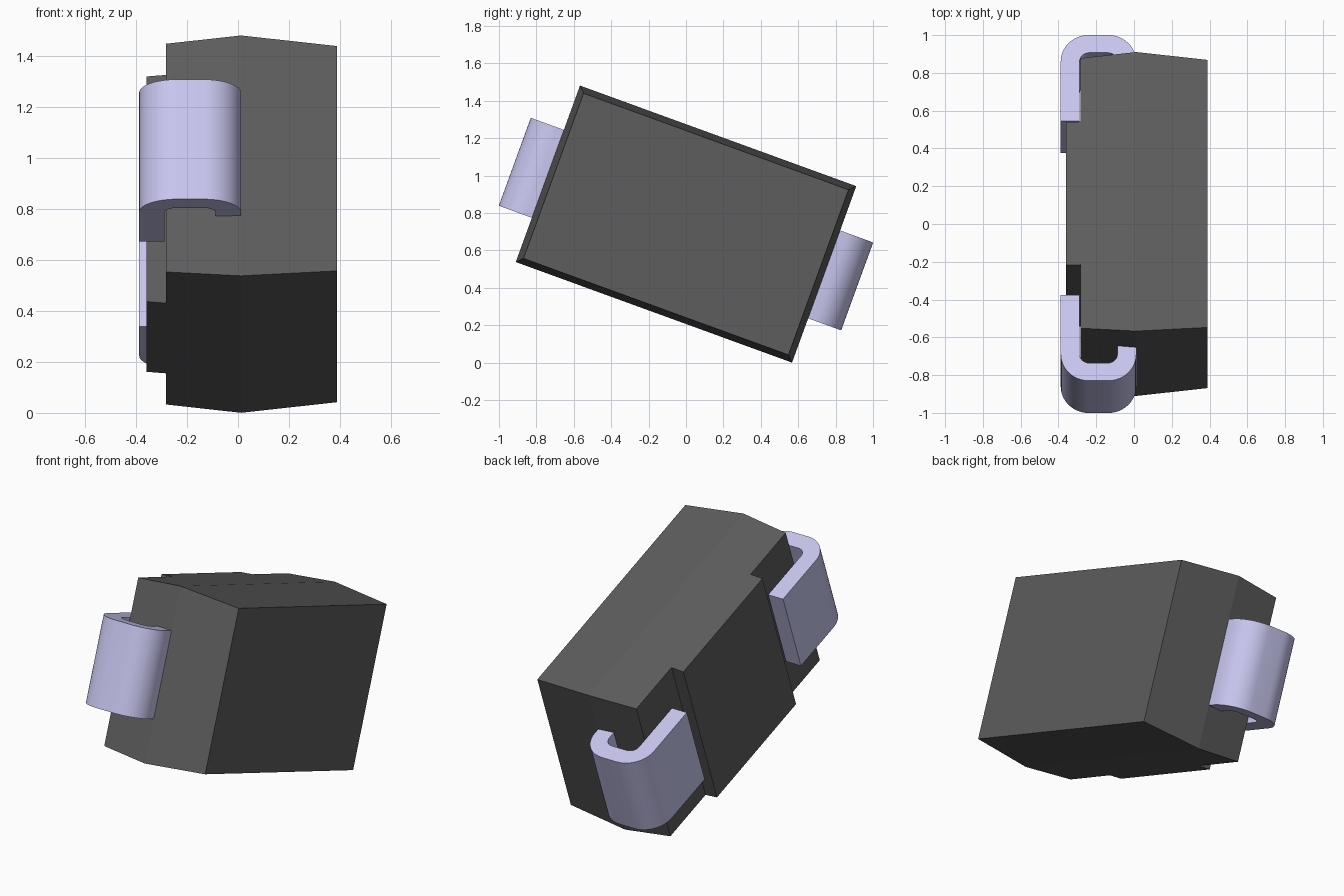
import bpy, bmesh
from math import radians, sin, cos, pi
from mathutils import Matrix

if "Cube" in bpy.data.objects:
    bpy.data.objects.remove(bpy.data.objects["Cube"])

# Whole part is tipped 20 degrees about x; local y = length, local z = width
PLACE = Matrix.Translation((0, 0, 0.741)) @ Matrix.Rotation(radians(-20), 4, 'X')
MID = 0.012                    # x of the mould parting line
HALF_L, HALF_W = 0.786, 0.502  # half sizes at the parting line
DRAFT = 0.086                  # side taper per unit of x


def material(name, colour):
    m = bpy.data.materials.new(name)
    m.diffuse_color = (*colour, 1)
    m.use_nodes = True
    m.node_tree.nodes["Principled BSDF"].inputs["Base Color"].default_value = m.diffuse_color
    return m


def finish(name, bm, mat):
    bmesh.ops.recalc_face_normals(bm, faces=bm.faces)
    me = bpy.data.meshes.new(name)
    bm.to_mesh(me)
    bm.free()
    ob = bpy.data.objects.new(name, me)
    ob.matrix_world = PLACE
    me.materials.append(mat)
    bpy.context.collection.objects.link(ob)
    return ob


def loft(name, sections, mat):
    """Skin a stack of (x, half length, half width) rectangles."""
    bm = bmesh.new()
    rings = [[bm.verts.new((x, a * l, b * w))
              for a, b in ((-1, -1), (1, -1), (1, 1), (-1, 1))]
             for x, l, w in sections]
    for r, s in zip(rings, rings[1:]):
        for i in range(4):
            j = (i + 1) % 4
            bm.faces.new((r[i], r[j], s[j], s[i]))
    bm.faces.new(rings[0])
    bm.faces.new(rings[-1])
    return finish(name, bm, mat)


def taper(x):
    return DRAFT * abs(x - MID)


def terminal(name, side, mat):
    """J-shaped strip: rounded C profile swept across the width."""
    x0, x1, out, t, r = -0.388, 0.012, 0.974, 0.1, 0.15
    n = 12

    def path(d):  # profile line offset inward by d
        pts = [(x1 - d, 0.74)]
        for cx, start in ((x1 - r, 0), (x0 + r, pi / 2)):
            for i in range(n + 1):
                a = start + pi / 2 * i / n
                pts.append((cx + (r - d) * cos(a), out - r + (r - d) * sin(a)))
        return pts + [(x0 + d, 0.49)]

    bm = bmesh.new()
    outer, inner = [[bm.verts.new((x, side * y, -0.25)) for x, y in path(d)]
                    for d in (0, t)]
    faces = [bm.faces.new((outer[i], outer[i + 1], inner[i + 1], inner[i]))
             for i in range(len(outer) - 1)]
    ext = bmesh.ops.extrude_face_region(bm, geom=faces, use_keep_orig=True)
    moved = [g for g in ext['geom'] if isinstance(g, bmesh.types.BMVert)]
    bmesh.ops.translate(bm, verts=moved, vec=(0, 0, 0.5))
    ob = finish(name, bm, mat)
    bpy.ops.object.select_all(action='DESELECT')
    ob.select_set(True)
    bpy.context.view_layer.objects.active = ob
    bpy.ops.object.shade_smooth_by_angle(angle=radians(30))


dark = material("dark_plastic", (0.11, 0.11, 0.11))
metal = material("pale_metal", (0.58, 0.57, 0.87))

# Moulded body, tapering away from the parting line
loft("body", [(x, HALF_L - taper(x), HALF_W - taper(x))
              for x in (-0.282, MID, 0.388)], dark)

# Raised central block on the underside
loft("underside_block", [(x, 0.403, HALF_W - taper(x))
                         for x in (-0.36, -0.282)], dark)

# Bent terminals at both ends
terminal("front_terminal", -1, metal)
terminal("back_terminal", 1, metal)
